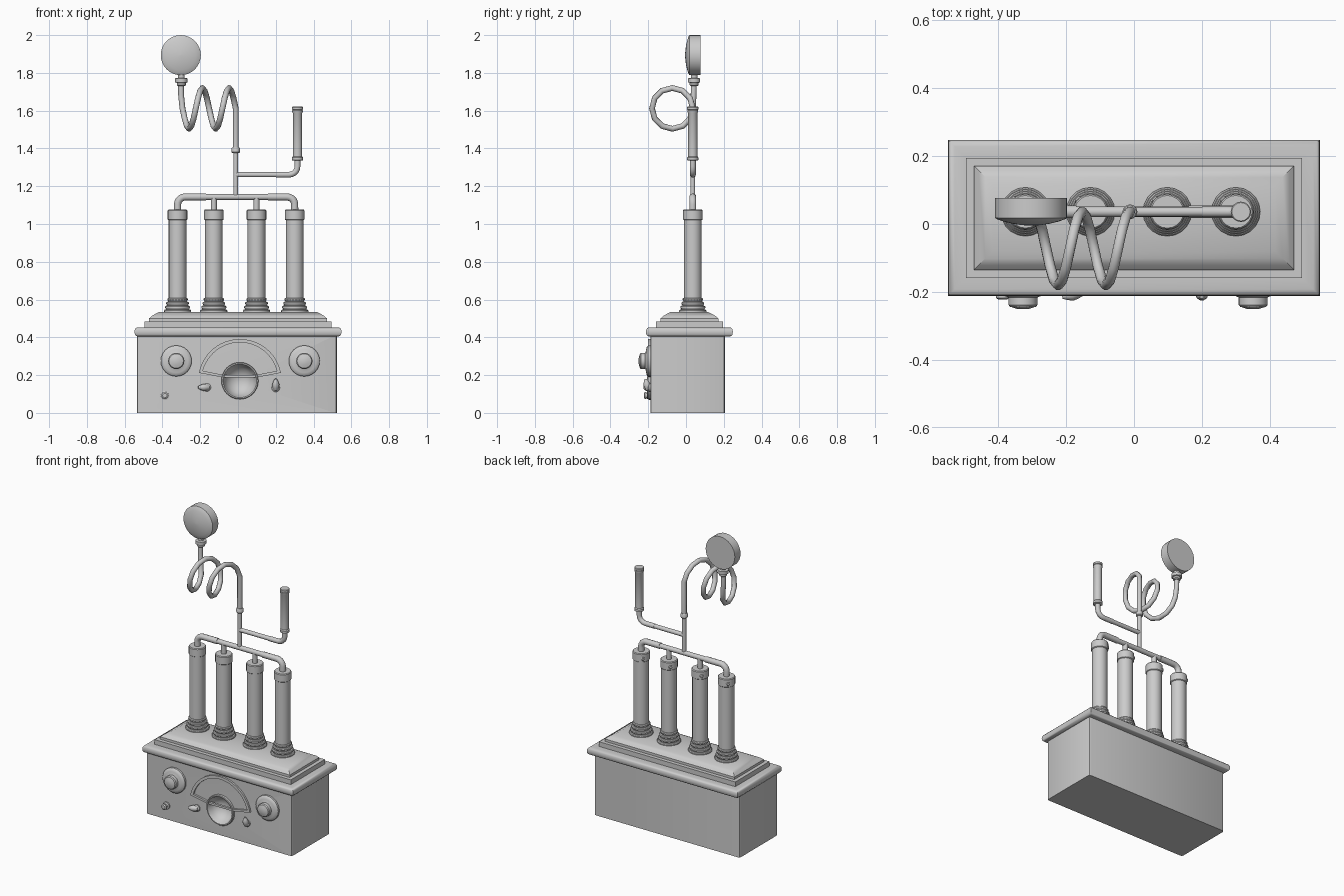
import bpy, bmesh
from math import sin, cos, pi, radians
from mathutils import Vector, Matrix

if "Cube" in bpy.data.objects:
    bpy.data.objects.remove(bpy.data.objects["Cube"])

PY = 0.036      # depth line of all the pipework
FY = -0.188     # front face of the cabinet


def finish(name, bm, angle=35):
    bmesh.ops.recalc_face_normals(bm, faces=bm.faces)
    me = bpy.data.meshes.new(name)
    bm.to_mesh(me)
    bm.free()
    ob = bpy.data.objects.new(name, me)
    bpy.context.collection.objects.link(ob)
    smooth(ob, angle)
    return ob


def smooth(ob, angle=35):
    bpy.ops.object.select_all(action='DESELECT')
    ob.select_set(True)
    bpy.context.view_layer.objects.active = ob
    bpy.ops.object.shade_smooth_by_angle(angle=radians(angle))


def bridge(bm, a, b):
    n = len(a)
    for i in range(n):
        bm.faces.new((a[i], a[(i + 1) % n], b[(i + 1) % n], b[i]))


def lathe(name, profile, loc, axis=(0, 0, 1), seg=20, caps=(True, True), angle=35):
    """Revolve (radius, height) points about an axis through loc."""
    rot = Vector((0, 0, 1)).rotation_difference(Vector(axis)).to_matrix().to_4x4()
    mat = Matrix.Translation(loc) @ rot
    bm = bmesh.new()
    rings = [[bm.verts.new(mat @ Vector((r * cos(2 * pi * i / seg), r * sin(2 * pi * i / seg), h)))
              for i in range(seg)] for r, h in profile]
    for a, b in zip(rings, rings[1:]):
        bridge(bm, a, b)
    if caps[0]:
        bm.faces.new(rings[0])
    if caps[1]:
        bm.faces.new(rings[-1])
    return finish(name, bm, angle)


def pipe(name, pts, r):
    """Round tube swept along a list of points."""
    cu = bpy.data.curves.new(name, 'CURVE')
    cu.dimensions = '3D'
    cu.bevel_depth = r
    cu.bevel_resolution = 3
    cu.use_fill_caps = True
    sp = cu.splines.new('POLY')
    sp.points.add(len(pts) - 1)
    for p, co in zip(sp.points, pts):
        p.co = (*co, 1)
    ob = bpy.data.objects.new(name, cu)
    bpy.context.collection.objects.link(ob)
    bpy.ops.object.select_all(action='DESELECT')
    ob.select_set(True)
    bpy.context.view_layer.objects.active = ob
    bpy.ops.object.convert(target='MESH')
    smooth(bpy.context.view_layer.objects.active, 50)


def elbow(name, start, corner, end, bend, r):
    """Pipe with one rounded corner."""
    s, c, e = Vector(start), Vector(corner), Vector(end)
    u, v = (s - c).normalized(), (e - c).normalized()
    o = c + (u + v) * bend
    arc = [o - v * bend * cos(t) - u * bend * sin(t) for t in [k * pi / 10 for k in range(6)]]
    pipe(name, [s] + arc + [e], r)


# cabinet with slightly eased vertical corners and a round opening at the front
bm = bmesh.new()
bmesh.ops.create_cube(bm, size=1, matrix=Matrix.Translation((-0.006, 0.009, 0.205))
                      @ Matrix.Diagonal((1.058, 0.394, 0.41, 1)))
edges = [e for e in bm.edges if abs(e.verts[0].co.z - e.verts[1].co.z) > 0.1]
bmesh.ops.bevel(bm, geom=edges, offset=0.012, segments=2, profile=0.5, affect='EDGES')
cabinet = finish("cabinet", bm)
CX, CZ = 0.01, 0.17
cutter = lathe("bowl_cutter", [(0.086, 0), (0.086, 0.12)], (CX, FY + 0.08, CZ), (0, -1, 0), 32)
mod = cabinet.modifiers.new("opening", 'BOOLEAN')
mod.operation, mod.solver, mod.object = 'DIFFERENCE', 'EXACT', cutter
bpy.context.view_layer.objects.active = cabinet
bpy.ops.object.modifier_apply(modifier=mod.name)
bpy.data.objects.remove(cutter)

# stepped lid: rounded rim, two steps and a sloping crown (inset, height)
layers = [(.02, .404), (.008, .407), (.002, .415), (0, .429), (.002, .442), (.008, .45), (.02, .453),
          (.053, .453), (.053, .484), (.077, .484), (.077, .5), (.09, .512), (.11, .524), (.132, .535)]
bm = bmesh.new()
loops = [[bm.verts.new((sx * (0.548 - d), 0.018 + sy * (0.23 - d), z))
          for sx, sy in ((-1, -1), (1, -1), (1, 1), (-1, 1))] for d, z in layers]
for a, b in zip(loops, loops[1:]):
    bridge(bm, a, b)
bm.faces.new(loops[0])
bm.faces.new(loops[-1])
finish("lid", bm, 40)

# four columns with ribbed feet, caps, and small cap screws
foot = [(0.05, 0)]
for k in range(4):
    r, h = 0.072 - 0.006 * k, 0.021 * k
    foot += [(r - 0.004, h), (r, h + 0.005), (r, h + 0.011), (r - 0.004, h + 0.016), (r - 0.011, h + 0.017)]
foot += [(0.045, 0.086)]
XS = (-0.32, -0.128, 0.098, 0.30)
for i, x in enumerate(XS, 1):
    lathe(f"column_foot_{i}", foot, (x, PY, 0.53), seg=20)
    lathe(f"column_{i}", [(0.047, 0.58), (0.047, 1.04)], (x, PY, 0), seg=20)
    lathe(f"column_cap_{i}", [(0.047, 1.02), (0.052, 1.024), (0.052, 1.071), (0.048, 1.076)], (x, PY, 0), seg=20)
    lathe(f"cap_screw_{i}", [(0.012, 0.04), (0.012, 0.053), (0.007, 0.057)],
          (x, PY, 1.043), (-0.7, 0.7, 0), 10)

# manifold joining the columns
ZM = 1.143
for name, x, xe in (("left", XS[0], -0.17), ("right", XS[3], 0.16)):
    elbow(f"manifold_elbow_{name}", (x, PY, 1.07), (x, PY, ZM), (xe, PY, ZM), 0.04, 0.019)
pipe("manifold_pipe", [(-0.2, PY, ZM), (0.2, PY, ZM)], 0.016)
for name, x in (("left", XS[1]), ("right", XS[2])):
    pipe(f"manifold_stub_{name}", [(x, PY, 1.07), (x, PY, ZM)], 0.016)

# riser with collar
RX = -0.012
pipe("riser", [(RX, PY, ZM), (RX, PY, 1.4)], 0.013)
lathe("riser_collar", [(0.018, 1.375), (0.022, 1.38), (0.022, 1.4), (0.018, 1.406)], (RX, PY, 0), seg=12)

# side branch and upright whistle tube
WX = 0.315
pipe("branch_pipe", [(RX, PY, 1.261), (0.26, PY, 1.261)], 0.014)
elbow("branch_elbow", (0.2, PY, 1.261), (WX, PY, 1.261), (WX, PY, 1.345), 0.045, 0.016)
lathe("whistle_tube", [(0.022, 1.335), (0.03, 1.338), (0.03, 1.352), (0.025, 1.358), (0.025, 1.588),
                       (0.028, 1.593), (0.028, 1.602), (0.026, 1.604), (0.03, 1.607), (0.03, 1.618),
                       (0.027, 1.621)], (WX, PY, 0), seg=16)

# coiled neck: two turns about the x axis
R, TURN = 0.108, 12
coil = [(RX, PY, 1.395)]
for k in range(2 * TURN + 1):
    t = 2 * pi * k / TURN
    coil.append((RX - 0.282 * k / (2 * TURN), PY - R + R * cos(t), 1.612 + R * sin(t)))
coil += [(-0.301, PY + 0.004, 1.68), (-0.302, PY + 0.006, 1.75)]
pipe("coiled_neck", coil, 0.0155)

# neck fitting and round drum head with a domed front
HX, HY = -0.303, 0.043
lathe("neck_fitting", [(0.018, 1.73), (0.024, 1.735), (0.024, 1.747), (0.033, 1.75), (0.033, 1.771),
                       (0.018, 1.774), (0.018, 1.80)], (HX + 0.003, HY, 0), seg=14)
lathe("drum_head", [(0.106, -0.077), (0.106, -0.018), (0.1, -0.014), (0.08, -0.007), (0.055, -0.001),
                    (0.03, 0.003), (0.004, 0.005)], (HX, 0, 1.894), (0, -1, 0), 32)

# two large dials
dial = [(0.082, -0.005), (0.082, 0.012), (0.076, 0.019), (0.062, 0.023), (0.05, 0.025), (0.043, 0.028),
        (0.043, 0.05), (0.038, 0.056), (0.03, 0.058), (0.018, 0.062), (0.004, 0.063)]
for name, x in (("left", -0.327), ("right", 0.351)):
    lathe(f"dial_{name}", dial, (x, FY, 0.275), (0, -1, 0), 24)

# central sunken bowl with raised ring
bowl = [(0.098, -0.003), (0.098, 0.014), (0.095, 0.018), (0.089, 0.018), (0.086, 0.012), (0.08, -0.012),
        (0.066, -0.034), (0.045, -0.051), (0.022, -0.06), (0.003, -0.062)]
lathe("central_bowl", bowl, (CX, FY, CZ), (0, -1, 0), 32, caps=(False, True))

# fan-shaped gauge frame above the bowl
A0, A1, N = radians(11), radians(169), 24
outer = [(0.221, A0 + (A1 - A0) * k / N) for k in range(N + 1)]
inset = 0.07
inner = [(0.203, A0 + inset + (A1 - A0 - 2 * inset) * k / N) for k in range(N + 1)]
outer += [(0.094, A1), (0.094, A0)]
inner += [(0.094, A1 - 0.15), (0.094, A0 + 0.15)]
bm = bmesh.new()
ring = [[bm.verts.new((CX + r * cos(a), y, CZ + r * sin(a))) for r, a in pts]
        for pts, y in ((outer, FY + 0.003), (outer, FY - 0.012), (inner, FY - 0.012), (inner, FY + 0.003))]
for k in range(4):
    bridge(bm, ring[k], ring[(k + 1) % 4])
finish("gauge_frame", bm, 30)

# two lever switches
for name, x, z, d in (("left", -0.165, 0.135, (-1, -0.25, 0)), ("right", 0.2, 0.133, (0, -0.25, 1))):
    lathe(f"switch_base_{name}", [(0.022, -0.003), (0.022, 0.008), (0.016, 0.013), (0.012, 0.022)],
          (x, FY, z), (0, -1, 0), 14)
    lathe(f"switch_lever_{name}", [(0.012, -0.012), (0.016, 0), (0.019, 0.018), (0.013, 0.035), (0.006, 0.048)],
          (x, FY - 0.015, z), d, 10, angle=50)

# small knob at lower left
lathe("small_knob", [(0.024, -0.003), (0.024, 0.008), (0.013, 0.011), (0.013, 0.02), (0.019, 0.022),
                     (0.019, 0.03), (0.012, 0.035)], (-0.387, FY, 0.092), (0, -1, 0), 14)
